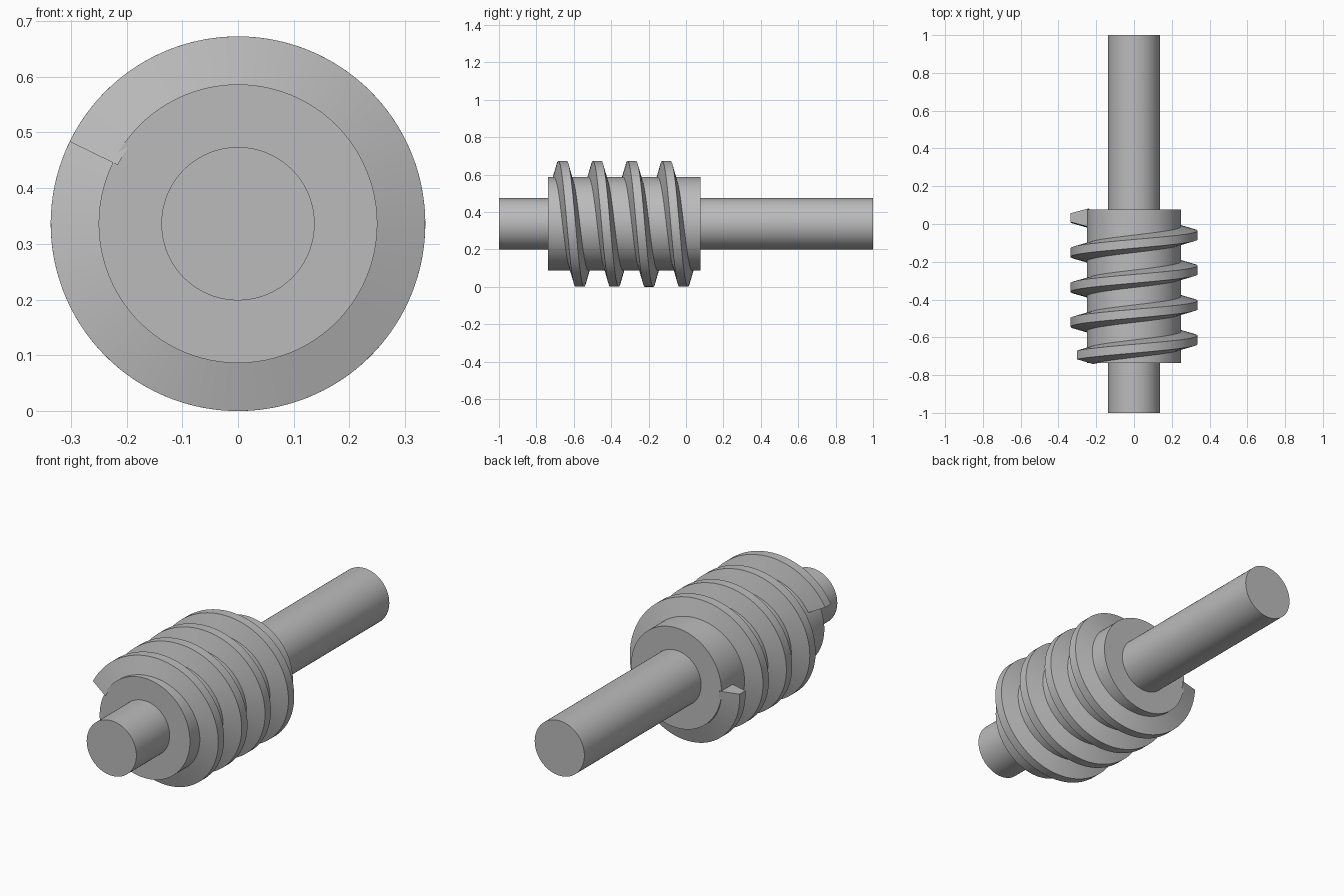
import bpy, bmesh, math
from mathutils import Matrix

default = bpy.data.objects.get("Cube")
if default:
    bpy.data.objects.remove(default, do_unlink=True)

AXIS_Z = 0.336
CORE_R, CREST_R, SHAFT_R = 0.25, 0.336, 0.1375
PITCH = 0.185

steel = bpy.data.materials.new("grey_steel")
steel.use_nodes = True
colour = (0.5, 0.5, 0.5, 1)
steel.diffuse_color = colour
steel.node_tree.nodes["Principled BSDF"].inputs["Base Color"].default_value = colour


def finish(bm, name):
    bmesh.ops.recalc_face_normals(bm, faces=bm.faces)
    mesh = bpy.data.meshes.new(name)
    bm.to_mesh(mesh)
    bm.free()
    mesh.materials.append(steel)
    obj = bpy.data.objects.new(name, mesh)
    bpy.context.collection.objects.link(obj)
    obj.location.z = AXIS_Z
    bpy.ops.object.select_all(action="DESELECT")
    bpy.context.view_layer.objects.active = obj
    obj.select_set(True)
    bpy.ops.object.shade_smooth_by_angle(angle=math.radians(30))


def rod(name, radius, y0, y1):
    bm = bmesh.new()
    turn = Matrix.Translation((0, (y0 + y1) / 2, 0)) @ Matrix.Rotation(math.pi / 2, 4, "X")
    bmesh.ops.create_cone(bm, cap_ends=True, segments=96, radius1=radius,
                          radius2=radius, depth=y1 - y0, matrix=turn)
    finish(bm, name)


def helical_thread(name, start, end, top_y, steps):
    # Trapezoid tooth swept around the axis; angles run clockwise from the top
    tooth = [(CORE_R - 0.01, -0.049), (CREST_R, -0.023),
             (CREST_R, 0.023), (CORE_R - 0.01, 0.049)]
    bm = bmesh.new()
    rings = []
    for i in range(steps + 1):
        a = math.radians(start + (end - start) * i / steps)
        y = top_y + PITCH * a / math.tau
        rings.append([bm.verts.new((r * math.sin(a), y + dy, r * math.cos(a)))
                      for r, dy in tooth])
    for p, q in zip(rings, rings[1:]):
        for j in range(4):
            k = (j + 1) % 4
            bm.faces.new((p[j], p[k], q[k], q[j]))
    bm.faces.new(rings[0])
    bm.faces.new(rings[-1])
    finish(bm, name)


# Shaft through the whole length, thicker core, and the worm tooth
rod("shaft", SHAFT_R, -1, 1)
rod("worm_core", CORE_R, -0.737, 0.077)
helical_thread("worm_thread", -64, 1350, -0.66, 380)
